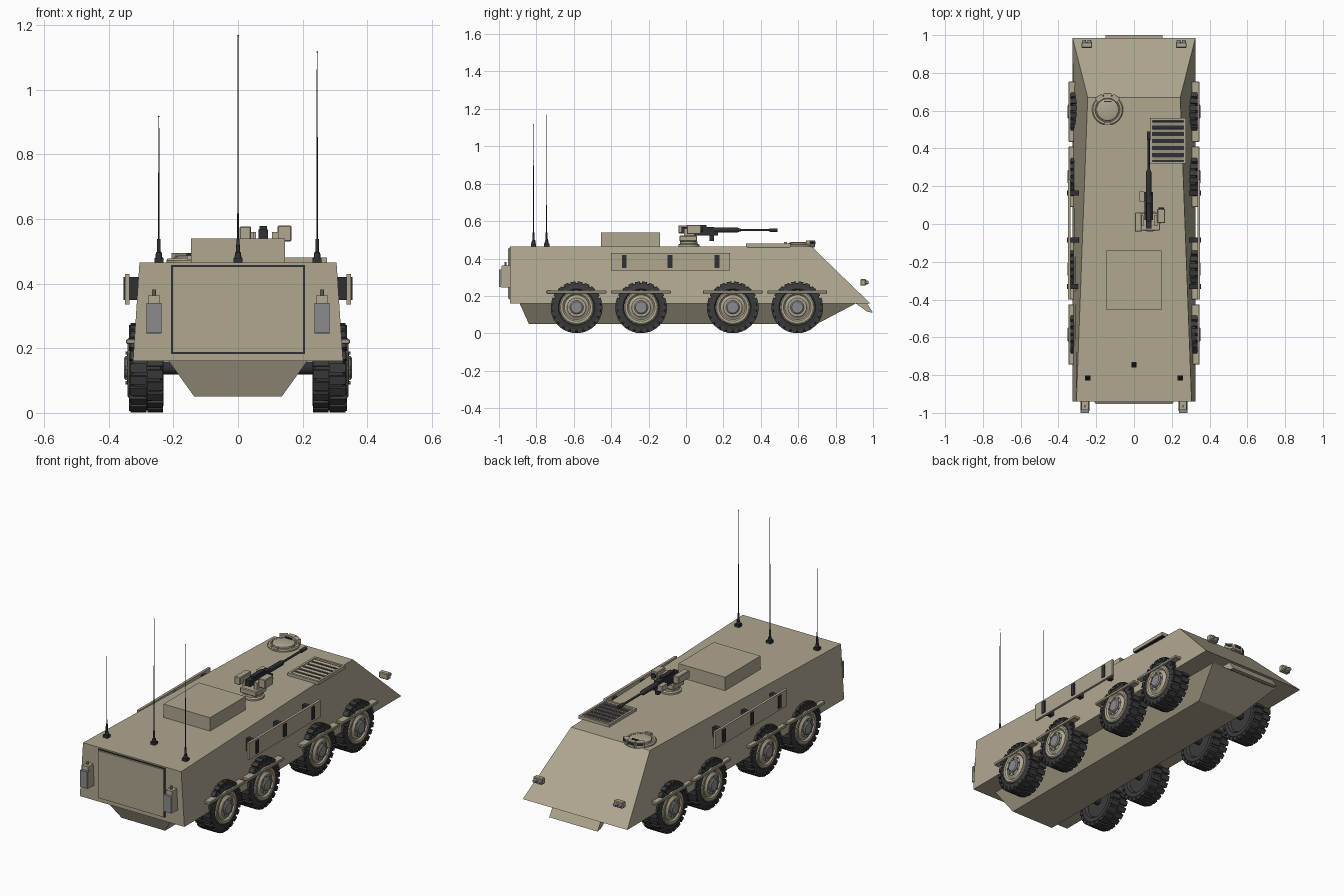
import bpy, bmesh, math
from mathutils import Matrix, Vector

if "Cube" in bpy.data.objects:
    bpy.data.objects.remove(bpy.data.objects["Cube"])


def material(name, rgb):
    m = bpy.data.materials.new(name)
    m.diffuse_color = (*rgb, 1)
    m.use_nodes = True
    m.node_tree.nodes["Principled BSDF"].inputs["Base Color"].default_value = m.diffuse_color
    return m


TAN = material("tan_paint", (0.43, 0.385, 0.28))
DARK = material("dark_metal", (0.03, 0.03, 0.035))
RUBBER = material("rubber", (0.045, 0.045, 0.047))
GREY = material("grey_metal", (0.26, 0.26, 0.27))


def finish(name, bm, mat, smooth=False):
    bmesh.ops.recalc_face_normals(bm, faces=bm.faces[:])
    me = bpy.data.meshes.new(name)
    bm.to_mesh(me)
    bm.free()
    me.materials.append(mat)
    ob = bpy.data.objects.new(name, me)
    bpy.context.collection.objects.link(ob)
    if smooth:
        bpy.ops.object.select_all(action='DESELECT')
        ob.select_set(True)
        bpy.context.view_layer.objects.active = ob
        bpy.ops.object.shade_smooth_by_angle(angle=math.radians(35))
    return ob


def add_box(bm, c, size, rot=Matrix()):
    bmesh.ops.create_cube(bm, size=1, matrix=Matrix.Translation(c) @ rot @ Matrix.Diagonal((*size, 1)))


def box(name, x0, x1, y0, y1, z0, z1, mat=TAN, bevel=0):
    bm = bmesh.new()
    add_box(bm, ((x0+x1)/2, (y0+y1)/2, (z0+z1)/2), (abs(x1-x0), y1-y0, z1-z0))
    if bevel:
        bmesh.ops.bevel(bm, geom=bm.edges[:], offset=bevel, segments=1, affect='EDGES')
    return finish(name, bm, mat)


def hexa(name, bottom, top, mat=TAN):
    """Solid between two four-point loops."""
    bm = bmesh.new()
    a = [bm.verts.new(p) for p in bottom]
    b = [bm.verts.new(p) for p in top]
    bm.faces.new(a)
    bm.faces.new(b)
    for i in range(4):
        j = (i + 1) % 4
        bm.faces.new((a[i], a[j], b[j], b[i]))
    return finish(name, bm, mat)


def lathe(name, prof, origin, axis, mat, n=32):
    """Revolve (radius, height) points around an axis direction."""
    bm = bmesh.new()
    rot = Vector((0, 0, 1)).rotation_difference(Vector(axis)).to_matrix().to_4x4()
    m = Matrix.Translation(origin) @ rot
    rings = []
    for r, h in prof:
        k = 1 if r == 0 else n
        rings.append([bm.verts.new(m @ Vector((r*math.cos(2*math.pi*i/n), r*math.sin(2*math.pi*i/n), h)))
                      for i in range(k)])
    for a, b in zip(rings, rings[1:]):
        for i in range(n):
            vs = [a[i % len(a)], a[(i+1) % len(a)], b[(i+1) % len(b)], b[i % len(b)]]
            bm.faces.new(list(dict.fromkeys(vs)))
    return finish(name, bm, mat, True)


def cyl(name, origin, axis, r, h, mat=TAN, n=20, r2=None):
    return lathe(name, [(0, 0), (r, 0), (r if r2 is None else r2, h), (0, h)], origin, axis, mat, n)


# Hull: upper body with sloped nose, and boat-shaped belly
hexa("upper_hull",
     [(-.325, -.94, .16), (.325, -.94, .16), (.325, .985, .16), (-.325, .985, .16)],
     [(-.305, -.94, .465), (.305, -.94, .465), (.245, .67, .465), (-.245, .67, .465)])
hexa("lower_hull",
     [(-.135, -.84, .05), (.135, -.84, .05), (.135, .70, .05), (-.135, .70, .05)],
     [(-.215, -.89, .161), (.215, -.89, .161), (.215, .91, .161), (-.215, .91, .161)])
hexa("nose_plate",
     [(-.15, .97, .115), (.15, .97, .115), (.15, 1.0, .11), (-.15, 1.0, .11)],
     [(-.15, .90, .165), (.15, .90, .165), (.15, .965, .165), (-.15, .965, .165)])

# Rear door
box("rear_door_seam", -.208, .208, -.944, -.935, .182, .458, DARK)
box("rear_door", -.203, .203, -.953, -.935, .187, .453)
# Roof box
box("roof_box", -.145, .145, -.455, -.14, .46, .54)

for s in (-1, 1):
    side = "right" if s > 0 else "left"
    # Rear lamps
    bx = s * .26
    hexa(f"{side}_lamp_housing",
         [(bx-.024, -.99, .245), (bx+.024, -.99, .245), (bx+.024, -.93, .245), (bx-.024, -.93, .245)],
         [(bx-.018, -.985, .363), (bx+.018, -.985, .363), (bx+.018, -.93, .363), (bx-.018, -.93, .363)])
    box(f"{side}_lamp_face", bx-.023, bx+.023, -1.0, -.985, .247, .34, GREY)
    cyl(f"{side}_lamp_knob", (bx, -.965, .36), (0, 0, 1), .006, .022, n=10)
    # Headlights with twin lenses
    hx = s * .25
    box(f"{side}_headlight", hx-.028, hx+.028, .932, .962, .255, .29, bevel=.004)
    for d in (-.014, .014):
        cyl(f"{side}_headlight_lens", (hx+d, .96, .272), (0, 1, 0), .012, .015, GREY, 14, .009)
    # Stand-off side panel on three dark brackets
    box(f"{side}_side_panel", s*.335, s*.349, -.40, .235, .335, .43)
    for y in (-.33, -.085, .165):
        box(f"{side}_panel_bracket", s*.29, s*.354, y-.013, y+.013, .35, .42, DARK)

    for y in (-.585, -.24, .25, .595):
        c = (0, y, .139)
        ax = (s, 0, 0)
        # Fender strip
        box(f"{side}_fender", s*.30, s*.346, y-.16, y+.16, .213, .229, bevel=.003)
        # Tyre with two staggered rows of tread blocks
        lathe(f"{side}_tyre", [(0, .245), (.085, .245), (.095, .231), (.118, .231), (.129, .24), (.131, .282),
                               (.129, .325), (.118, .334), (.098, .336), (.09, .328), (0, .328)], c, ax, RUBBER, 40)
        bm = bmesh.new()
        n = 22
        for row in (0, 1):
            for i in range(n):
                a = 2*math.pi*(i + row*.5)/n
                rot = Matrix.Rotation(a, 4, 'X')
                x = s*(.256 + row*.052)
                p = rot @ Vector((0, 0, .129))
                add_box(bm, (x, y+p.y, .139+p.z), (.049, .027, .018), rot)
                if row:  # shoulder lug on the outer sidewall
                    p = rot @ Vector((0, 0, .123))
                    add_box(bm, (s*.331, y+p.y, .139+p.z), (.012, .02, .02), rot)
        finish(f"{side}_tread", bm, RUBBER)
        # Rim, hub, bolts and axle
        lathe(f"{side}_rim", [(0, .32), (.092, .32), (.092, .339), (.086, .342), (.074, .340), (.066, .332),
                              (.058, .334), (.05, .343), (0, .343)], c, ax, TAN)
        lathe(f"{side}_hub", [(0, .33), (.037, .33), (.037, .348), (.03, .353), (0, .353)], c, ax, GREY, 24)
        for i in range(8):
            a = math.pi*i/4
            cyl(f"{side}_wheel_bolt", (s*.335, y+.046*math.cos(a), .139+.046*math.sin(a)), ax, .005, .013, GREY, 6)
        cyl(f"{side}_axle", (s*.12, y, .139), ax, .02, .13, DARK, 12)

# Engine grille: dark tray, frame and slats
box("grille_tray", .09, .27, .325, .555, .46, .470, DARK)
for i, (a, b, c, d) in enumerate([(.085, .097, .32, .56), (.263, .275, .32, .56),
                                  (.085, .275, .32, .332), (.085, .275, .548, .56)]):
    box("grille_frame", a, b, c, d, .462, .481)
bm = bmesh.new()
for i in range(6):
    add_box(bm, (.18, .348 + i*.0365, .474), (.17, .016, .004), Matrix.Rotation(.25, 4, 'X'))
finish("grille_slats", bm, TAN)

# Driver hatch with three periscopes and a handle
hc = Vector((-.14, .605, .46))
lathe("hatch_ring", [(0, 0), (.082, 0), (.082, .012), (.077, .018), (.066, .018), (.064, .012), (0, .012)],
      hc, (0, 0, 1), TAN)
lathe("hatch_lid", [(0, .01), (.06, .01), (.058, .022), (.045, .027), (0, .027)], hc, (0, 0, 1), TAN)
for a in (-.6, 0, .6):
    rot = Matrix.Rotation(a, 4, 'Z')
    bm = bmesh.new()
    add_box(bm, hc + rot @ Vector((0, .073, .02)), (.042, .026, .03), rot)
    finish("hatch_periscope", bm, TAN)
    bm = bmesh.new()
    add_box(bm, hc + rot @ Vector((0, .086, .024)), (.032, .004, .014), rot)
    finish("periscope_glass", bm, DARK)
box("hatch_handle", -.16, -.12, .645, .652, .48, .493, DARK)
box("hatch_hinge", -.158, -.122, .525, .54, .462, .487)

# Remote weapon mount
lathe("mount_ring", [(0, 0), (.056, 0), (.056, .014), (.047, .019), (.047, .032), (0, .032)],
      (.085, .015, .46), (0, 0, 1), TAN)
box("mount_pedestal", .035, .138, -.035, .06, .492, .522, bevel=.004)
box("mount_left_arm", .035, .05, -.01, .045, .515, .56)
box("mount_right_arm", .105, .125, -.01, .045, .515, .56)
box("sensor_box", .123, .165, .005, .08, .53, .58, bevel=.003)
cyl("sensor_lens", (.144, .078, .556), (0, 1, 0), .014, .01, DARK, 14)
box("ammo_box", .005, .04, -.04, .06, .535, .577, bevel=.003)
box("feed_box", .03, .056, .12, .172, .53, .56)
box("gun_receiver", .063, .093, -.025, .15, .535, .568, DARK)
box("gun_cover", .066, .09, .01, .11, .566, .578, DARK)
box("gun_cradle", .055, .10, .02, .17, .523, .537, DARK)
box("gun_motor", .068, .088, .125, .15, .493, .525, DARK)
lathe("gun_barrel", [(0, 0), (.014, 0), (.014, .13), (.009, .14), (.006, .15), (.006, .3), (.01, .302),
                     (.01, .345), (0, .345)], (.078, .145, .552), (0, 1, 0), DARK, 14)

# Whip antennas
for x, y, top in ((-.245, -.815, .92), (.245, -.815, 1.12), (0, -.745, 1.17)):
    box("antenna_base", x-.014, x+.014, y-.014, y+.014, .462, .48, DARK)
    lathe("antenna_spring", [(0, 0), (.011, 0), (.009, .018), (.006, .02), (.005, .06), (0, .06)],
          (x, y, .478), (0, 0, 1), DARK, 12)
    cyl("antenna_whip", (x, y, .53), (0, 0, 1), .0025, top-.535, DARK, 8, .0012)
    lathe("antenna_tip", [(0, 0), (.003, .003), (0, .006)], (x, y, top-.006), (0, 0, 1), DARK, 8)
